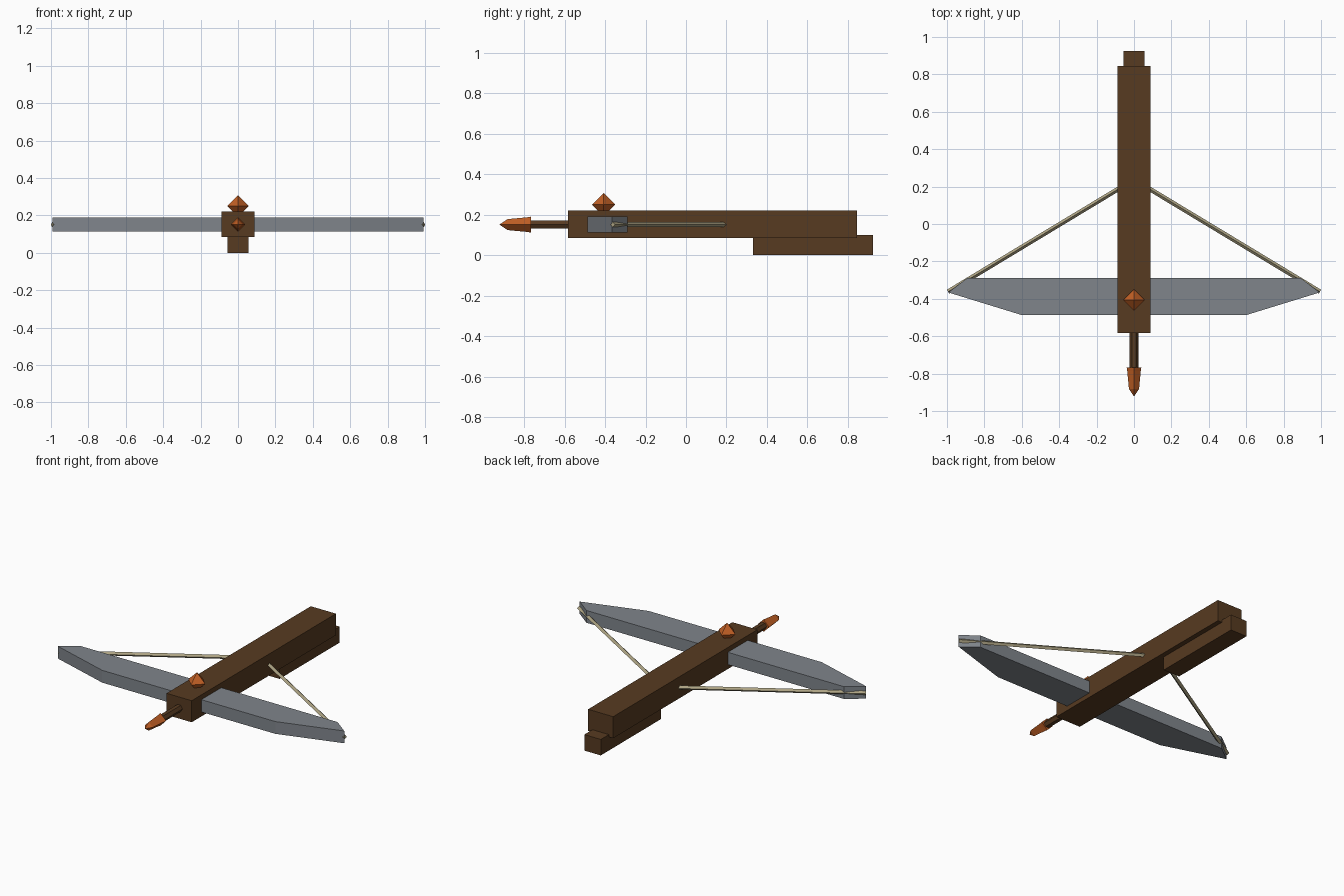
import bpy
import bmesh
import math
from mathutils import Vector

if "Cube" in bpy.data.objects:
    bpy.data.objects.remove(bpy.data.objects["Cube"])


def material(name, rgb):
    m = bpy.data.materials.new(name)
    m.diffuse_color = (*rgb, 1)
    m.use_nodes = True
    m.node_tree.nodes["Principled BSDF"].inputs["Base Color"].default_value = m.diffuse_color
    return m


WOOD = material("dark_wood", (0.095, 0.043, 0.015))
STEEL = material("grey_steel", (0.215, 0.235, 0.26))
COPPER = material("copper_orange", (0.53, 0.115, 0.018))
CORD = material("pale_cord", (0.42, 0.37, 0.23))


def finish(name, bm, mat):
    bmesh.ops.recalc_face_normals(bm, faces=bm.faces)
    me = bpy.data.meshes.new(name)
    bm.to_mesh(me)
    bm.free()
    me.materials.append(mat)
    ob = bpy.data.objects.new(name, me)
    bpy.context.collection.objects.link(ob)
    return ob


def prism(name, outline, z0, z1, mat):
    """Extrude an xy outline between two heights."""
    bm = bmesh.new()
    face = bm.faces.new([bm.verts.new((x, y, z0)) for x, y in outline])
    res = bmesh.ops.extrude_face_region(bm, geom=[face])
    top = [v for v in res["geom"] if isinstance(v, bmesh.types.BMVert)]
    bmesh.ops.translate(bm, verts=top, vec=(0, 0, z1 - z0))
    return finish(name, bm, mat)


def box(name, hx, y0, y1, z0, z1, mat):
    return prism(name, [(-hx, y0), (hx, y0), (hx, y1), (-hx, y1)], z0, z1, mat)


def lathe(name, start, direction, profile, sides, mat):
    """Faceted solid from (distance, radius) pairs along a direction."""
    d = Vector(direction).normalized()
    u = d.cross(Vector((0, 0, 1)))
    u = u.normalized() if u.length > 0.01 else Vector((1, 0, 0))
    w = d.cross(u)
    bm = bmesh.new()
    rings = []
    for t, r in profile:
        c = Vector(start) + d * t
        n = sides if r > 0 else 1
        angles = [math.tau * i / sides for i in range(n)]
        rings.append([bm.verts.new(c + (u * math.cos(a) + w * math.sin(a)) * r)
                      for a in angles])
    for a, b in zip(rings, rings[1:]):
        for i in range(sides):
            j = (i + 1) % sides
            quad = [a[i % len(a)], a[j % len(a)], b[j % len(b)], b[i % len(b)]]
            bm.faces.new(list(dict.fromkeys(quad)))
    for ring in (rings[0], rings[-1]):
        if len(ring) > 2:
            bm.faces.new(ring)
    return finish(name, bm, mat)


# Wooden body
box("stock", 0.087, -0.583, 0.845, 0.085, 0.22, WOOD)
box("grip", 0.057, 0.33, 0.925, 0.0, 0.1, WOOD)

# Bow limb, one outline mirrored across x
half = [(0.6, -0.487), (0.993, -0.366), (0.893, -0.29)]
outline = half + [(-x, y) for x, y in reversed(half)]
prism("bow_limb", outline, 0.113, 0.19, STEEL)

# Bowstring halves running from the tips back into the stock
for side, label in ((-1, "left"), (1, "right")):
    tip = Vector((side * 0.994, -0.362, 0.151))
    run = Vector((side * 0.03, 0.22, 0.151)) - tip
    lathe("bowstring_" + label, tip, run,
          [(0, 0.0125), (run.length, 0.0125)], 4, CORD)

# Loaded bolt
lathe("bolt_shaft", (0, -0.55, 0.151), (0, -1, 0), [(0, 0.023), (0.23, 0.023)], 6, WOOD)
lathe("bolt_head", (0, -0.767, 0.151), (0, -1, 0),
      [(0, 0.039), (0.02, 0.036), (0.115, 0.027), (0.155, 0)], 4, COPPER)

# Sight gem on top of the stock
lathe("sight_gem", (0, -0.407, 0.193), (0, 0, 1),
      [(0, 0), (0.057, 0.058), (0.114, 0)], 4, COPPER)
